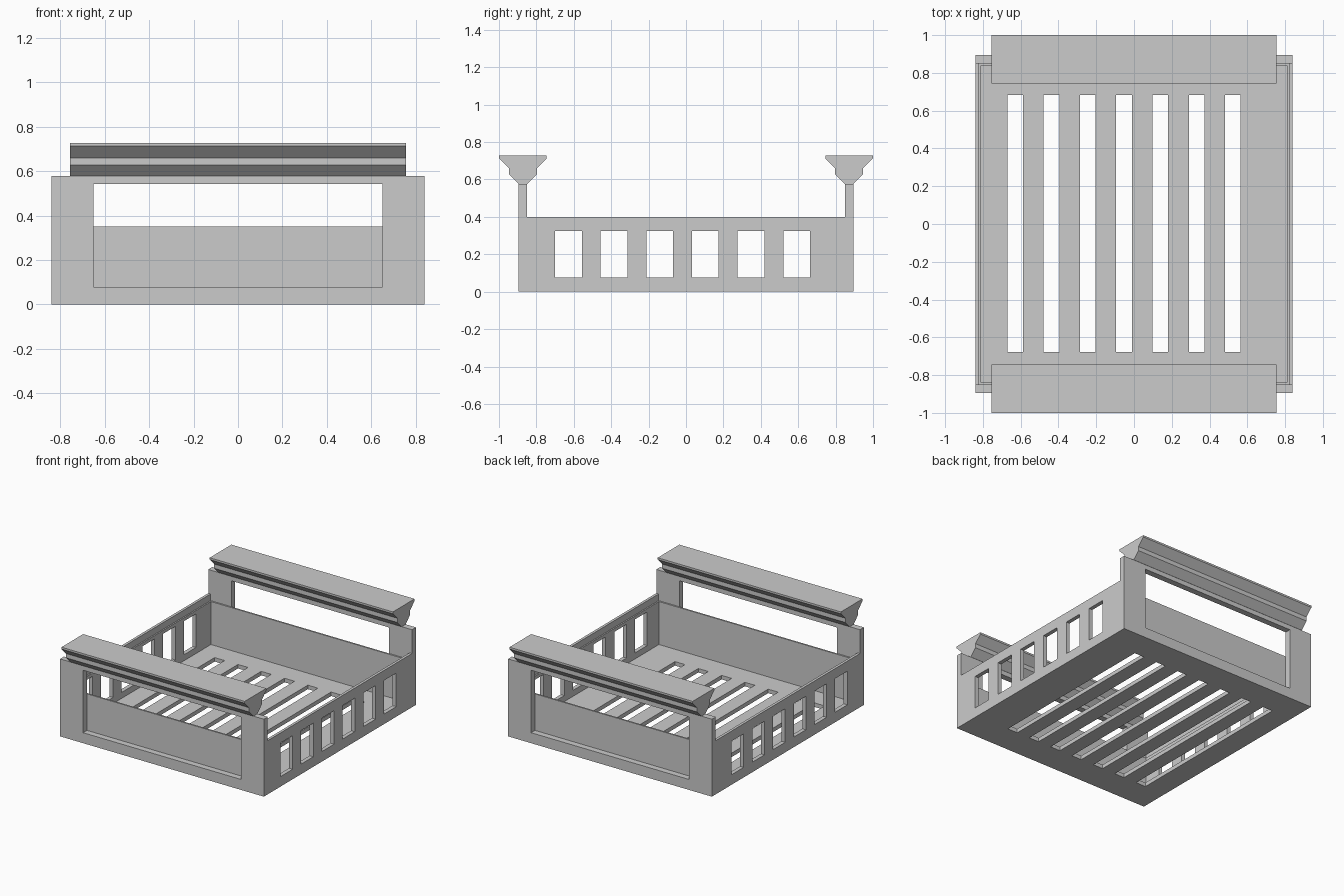
import bpy
import bmesh
from mathutils import Matrix

default = bpy.data.objects.get("Cube")
if default:
    bpy.data.objects.remove(default)

grey = bpy.data.materials.new("plain grey")
grey.use_nodes = True
grey.diffuse_color = (0.6, 0.6, 0.6, 1)
grey.node_tree.nodes["Principled BSDF"].inputs["Base Color"].default_value = grey.diffuse_color

# Orientation of a plate: how its own u, v, thickness axes lie in space
FLAT = Matrix.Identity(4)
FACING_Y = Matrix(((1, 0, 0, 0), (0, 0, -1, 0), (0, 1, 0, 0), (0, 0, 0, 1)))
FACING_X = Matrix(((0, 0, 1, 0), (1, 0, 0, 0), (0, 1, 0, 0), (0, 0, 0, 1)))


def rect(u0, u1, v0, v1):
    return [(u0, v0), (u1, v0), (u1, v1), (u0, v1)]


def plate(name, outline, holes, thickness, axes, centre):
    """Extrude an outline with holes into a solid plate."""
    curve = bpy.data.curves.new(name + " outline", "CURVE")
    curve.dimensions = "2D"
    curve.fill_mode = "BOTH"
    curve.extrude = thickness / 2
    for loop in [outline] + holes:
        spline = curve.splines.new("POLY")
        spline.points.add(len(loop) - 1)
        for point, (u, v) in zip(spline.points, loop):
            point.co = (u, v, 0, 1)
        spline.use_cyclic_u = True
    temp = bpy.data.objects.new(name + " temp", curve)
    bpy.context.collection.objects.link(temp)
    bpy.context.view_layer.update()
    graph = bpy.context.evaluated_depsgraph_get()
    mesh = bpy.data.meshes.new_from_object(temp.evaluated_get(graph))
    bpy.data.objects.remove(temp)
    bpy.data.curves.remove(curve)

    # Weld the caps, merge flat triangles and stand the plate in place
    bm = bmesh.new()
    bm.from_mesh(mesh)
    bmesh.ops.remove_doubles(bm, verts=bm.verts, dist=0.0001)
    bmesh.ops.dissolve_limit(bm, angle_limit=0.01, verts=bm.verts, edges=bm.edges)
    bm.transform(Matrix.Translation(centre) @ axes)
    bmesh.ops.recalc_face_normals(bm, faces=bm.faces)
    for face in bm.faces:
        face.smooth = False
    bm.to_mesh(mesh)
    bm.free()
    mesh.name = name
    mesh.materials.clear()
    mesh.materials.append(grey)
    obj = bpy.data.objects.new(name, mesh)
    bpy.context.collection.objects.link(obj)
    return obj


# Slotted floor
slots = [rect(-0.67 + i * 0.192, -0.587 + i * 0.192, -0.677, 0.682) for i in range(7)]
plate("slatted_floor", rect(-0.82, 0.82, -0.85, 0.85), slots, 0.03, FLAT, (0, 0, 0.015))

# Side walls with a row of windows, and a lower lining inside each
windows = [rect(-0.70 + i * 0.244, -0.557 + i * 0.244, 0.075, 0.325) for i in range(6)]
for side, sign in (("left", 1), ("right", -1)):
    plate(side + "_wall", rect(-0.85, 0.85, 0, 0.4), windows, 0.02,
          FACING_X, (sign * 0.83, 0, 0))
    plate(side + "_lining", rect(-0.84, 0.84, 0.03, 0.35), windows, 0.01,
          FACING_X, (sign * 0.815, 0, 0))

# Cornice-shaped rail section, mirrored about its middle
half = [(0.024, 0.577), (0.075, 0.628), (0.075, 0.66), (0.1275, 0.713), (0.1275, 0.727)]
section = half + [(-u, v) for u, v in reversed(half)]

# Open end frames, their recessed panels and the rails on top
for end, sign in (("front", -1), ("back", 1)):
    plate(end + "_frame", rect(-0.84, 0.84, 0, 0.577), [rect(-0.65, 0.65, 0.078, 0.543)],
          0.046, FACING_Y, (0, sign * 0.8725, 0))
    plate(end + "_panel", rect(-0.82, 0.82, 0.03, 0.35), [], 0.012,
          FACING_Y, (0, sign * 0.844, 0))
    plate(end + "_rail", section, [], 1.51, FACING_X, (0, sign * 0.8725, 0))
